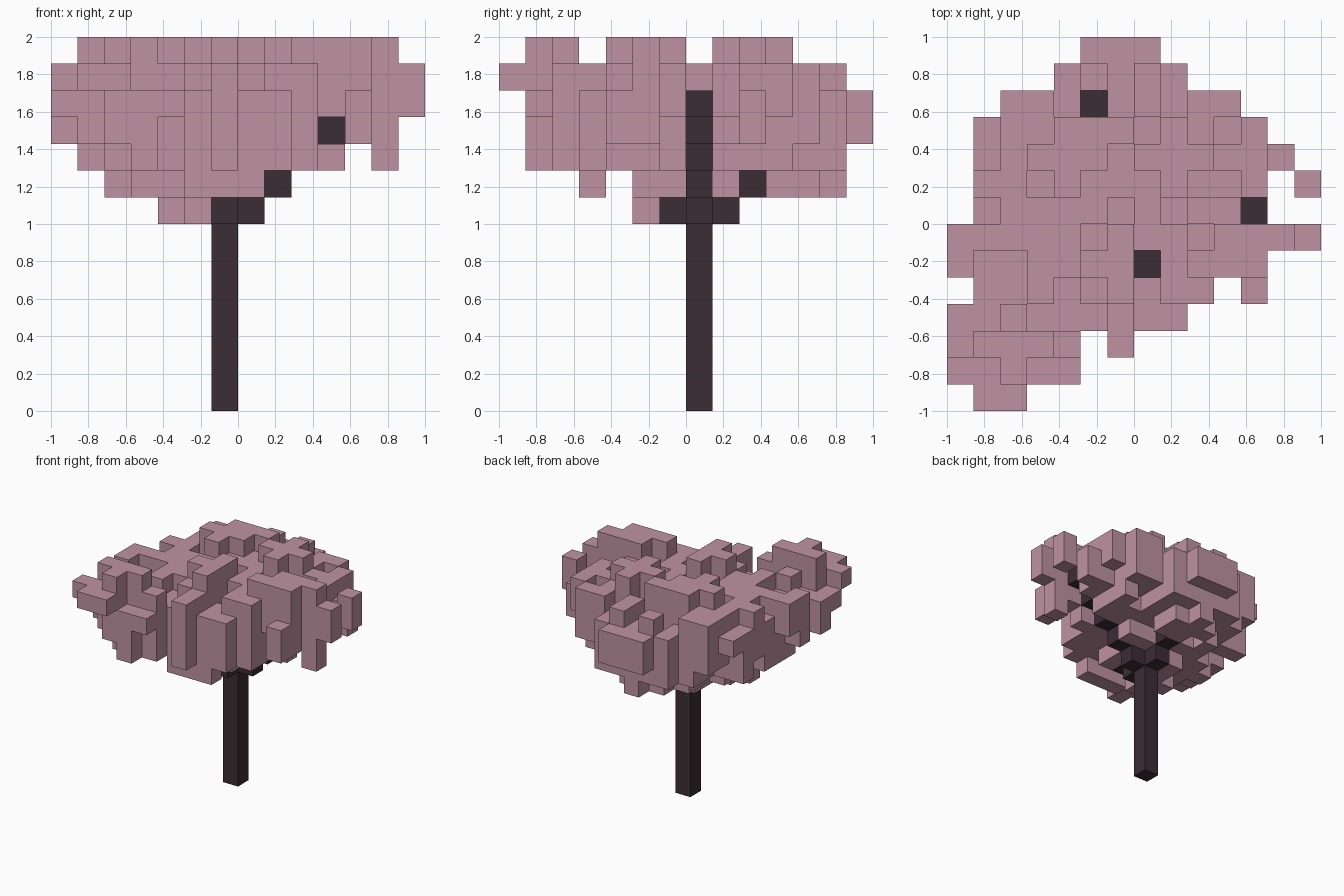
import bpy, bmesh, math, random
from mathutils import Vector

random.seed(5)
N = 14
U = 2 / N                       # edge of one block

if "Cube" in bpy.data.objects:
    bpy.data.objects.remove(bpy.data.objects["Cube"])


def make_material(name, rgb):
    m = bpy.data.materials.new(name)
    m.use_nodes = True
    m.diffuse_color = (*rgb, 1)
    m.node_tree.nodes["Principled BSDF"].inputs["Base Color"].default_value = (*rgb, 1)
    return m


pink = make_material("dusty pink", (0.52, 0.29, 0.365))
bark = make_material("dark bark", (0.044, 0.026, 0.034))


def build_blocks(name, cells, mat):
    """Skin a set of grid blocks with only their outer faces."""
    bm = bmesh.new()
    for c in cells:
        for axis in range(3):
            for s in (-1, 1):
                n = list(c)
                n[axis] += s
                if tuple(n) in cells:
                    continue
                a, b = (axis + 1) % 3, (axis + 2) % 3
                ring = [(-1, -1), (1, -1), (1, 1), (-1, 1)]
                verts = []
                for p, q in ring[::s]:
                    v = Vector(c) + Vector((.5, .5, .5))
                    v[axis] += s / 2
                    v[a] += p / 2
                    v[b] += q / 2
                    verts.append(bm.verts.new(v * U - Vector((1, 1, 0))))
                bm.faces.new(verts)
    bmesh.ops.remove_doubles(bm, verts=bm.verts, dist=U / 100)
    me = bpy.data.meshes.new(name)
    bm.to_mesh(me)
    bm.free()
    me.materials.append(mat)
    ob = bpy.data.objects.new(name, me)
    bpy.context.collection.objects.link(ob)
    return ob


def spans(*pairs):
    return {n for a, b in pairs for n in range(a, b + 1)}


def plus(x, y):
    return {(x, y), (x + 1, y), (x - 1, y), (x, y + 1), (x, y - 1)}


# Trunk and stepped branches
trunk = {(6, 7, k) for k in range(8)}
east_branch = {(7 + n, 7, 7 + n) for n in range(5)}
back_branch = {(6, 8, 7), (6, 9, 8), (5, 10, 9), (5, 11, 10)}
front_branch = {(6, 6, 7), (6, 5, 8), (7, 5, 9)}
wood = trunk | east_branch | back_branch | front_branch
tips = {(11, 7), (5, 11), (7, 5)}

# Canopy outline from above, front row to back row
plan = [spans((1, 2)), spans((0, 4)), spans((0, 4), (6, 6)), spans((0, 8)),
        spans((1, 9), (11, 11)), spans((0, 11)), spans((0, 13)), spans((1, 13)),
        spans((1, 11), (13, 13)), spans((1, 12)), spans((1, 11)),
        spans((2, 10)), spans((4, 8)), spans((5, 7))]

# Canopy width and depth for each layer, lowest layer first
LOW = 7
width = [spans((4, 5)), spans((2, 8)), spans((1, 10), (12, 12)), spans((0, 13)),
         spans((0, 13)), spans((0, 13)), spans((1, 12))]
depth = [spans((5, 8)), spans((3, 3), (5, 12)), spans((1, 12)), spans((1, 13)),
         spans((0, 13)), spans((0, 12)), spans((1, 2), (4, 10))]

# Raised tufts on top and drooping tufts below
raised = set().union(*(plus(*c) for c in [
    (4, 9), (5, 10), (2, 2), (11, 6), (10, 5), (8, 9), (6, 5)]))
droops = {}
for x, y, k in [(5, 6, 7), (3, 7, 8), (6, 11, 8), (6, 3, 8), (3, 2, 9), (10, 9, 9)]:
    for c in plus(x, y):
        droops[c] = k
droops[(12, 6)] = 9


def open_air(i, j, k):
    """Gaps that leave the branches exposed."""
    return ((i == 10 and k == 10 and j < 7) or (i == 8 and k == 8 and j < 7)
            or (i > 6 and j == 9 and k == 8) or (i > 8 and j == 7 and k == 8)
            or ((i, j) in tips and k > 8)
            or (j == 7 and i > 6 and k < i))


leaves = set()
for j, row in enumerate(plan):
    for i in sorted(row):
        r = math.hypot(i - 6, j - 7)
        bottom = LOW + int(r * .55) + (random.choice((0, 0, 1)) if r > 3 else 0)
        bottom = min(bottom, droops.get((i, j), N))
        top = N - 1 if (i, j) in raised else random.choice((11, 12, 12))
        for k in range(bottom, top + 1):
            layer = k - LOW
            if i in width[layer] and j in depth[layer] and not open_air(i, j, k):
                leaves.add((i, j, k))

build_blocks("trunk_and_branches", wood, bark)
build_blocks("leaf_canopy", leaves - wood, pink)
